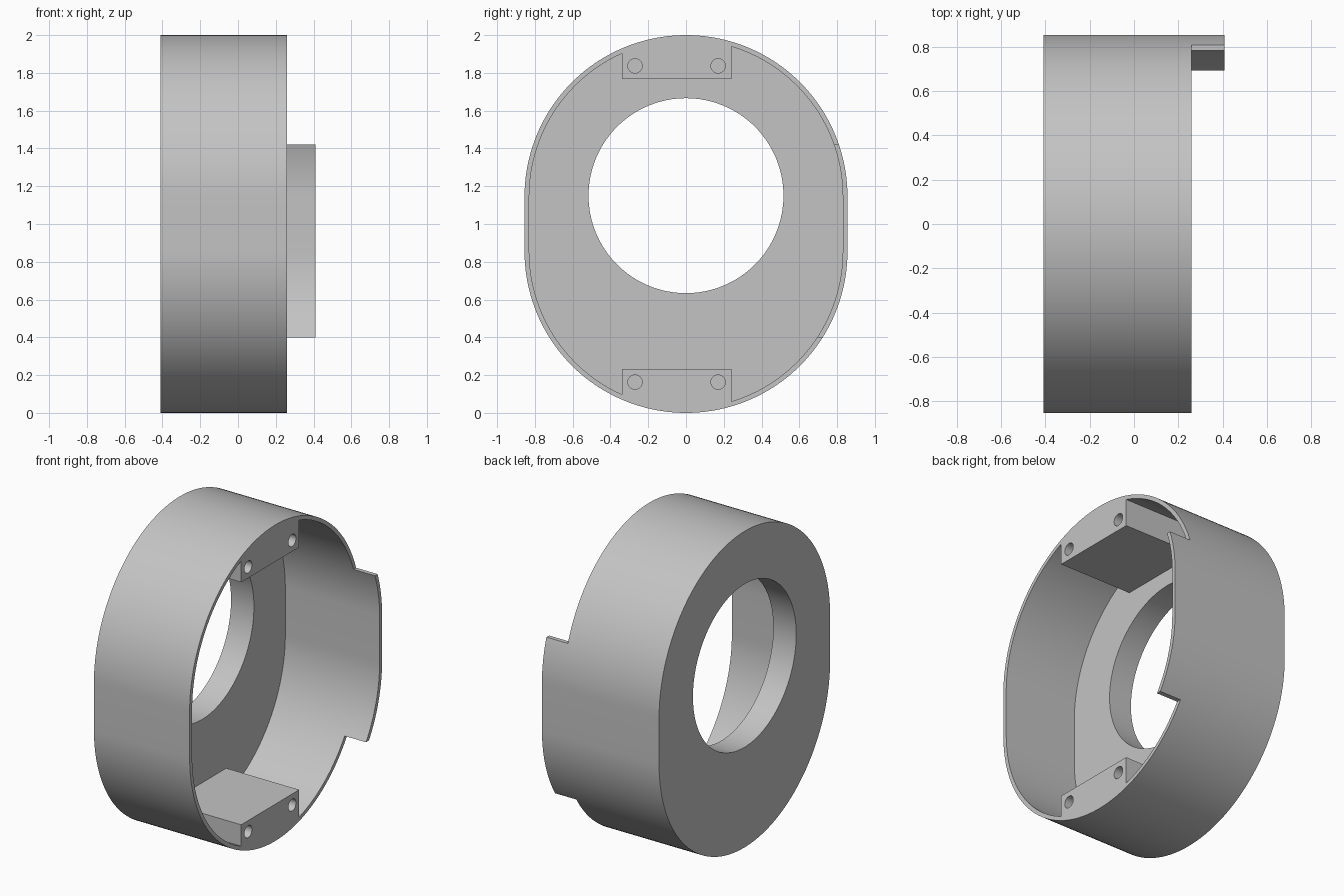
import bpy
import bmesh
from math import sin, cos, pi, sqrt

cube = bpy.data.objects.get("Cube")
if cube:
    bpy.data.objects.remove(cube, do_unlink=True)

BACK, FLOOR, RIM, TAB_END = -0.41, -0.25, 0.26, 0.41
RADIUS, WALL, TOP_CENTRE = 0.855, 0.025, 1.145
BLOCK_LEFT, BLOCK_RIGHT, BLOCK_Z = -0.34, 0.24, 1.767
STEPS = 80

grey = bpy.data.materials.new("plain grey")
grey.use_nodes = True
colour = (0.55, 0.55, 0.55, 1)
grey.diffuse_color = colour
grey.node_tree.nodes["Principled BSDF"].inputs["Base Color"].default_value = colour


def prism(name, profile, x0, x1):
    """Extrude a (y, z) profile along x."""
    bm = bmesh.new()
    face = bm.faces.new([bm.verts.new((x0, y, z)) for y, z in profile])
    moved = bmesh.ops.extrude_face_region(bm, geom=[face])["geom"]
    verts = [v for v in moved if isinstance(v, bmesh.types.BMVert)]
    bmesh.ops.translate(bm, vec=(x1 - x0, 0, 0), verts=verts)
    bmesh.ops.recalc_face_normals(bm, faces=bm.faces)
    mesh = bpy.data.meshes.new(name)
    bm.to_mesh(mesh)
    bm.free()
    mesh.materials.append(grey)
    obj = bpy.data.objects.new(name, mesh)
    bpy.context.collection.objects.link(obj)
    return obj


def circle(y, z, r, n):
    return [(y + r * cos(2 * pi * i / n), z + r * sin(2 * pi * i / n)) for i in range(n)]


def top_arc(r):
    angles = [pi * i / STEPS for i in range(STEPS + 1)]
    return [(r * cos(a), TOP_CENTRE + r * sin(a)) for a in angles]


def with_mirror(half):
    """Close an upper half profile with its mirror image below z = 1."""
    return half + [(y, 2 - z) for y, z in reversed(half)]


def cut(target, cutter):
    cutter.hide_render = True
    mod = target.modifiers.new("cut", "BOOLEAN")
    mod.operation = "DIFFERENCE"
    mod.solver = "EXACT"
    mod.object = cutter
    bpy.context.view_layer.objects.active = target
    bpy.ops.object.modifier_apply(modifier=mod.name)
    bpy.data.objects.remove(cutter, do_unlink=True)


# Solid housing with rounded ends
housing = prism("housing", with_mirror(top_arc(RADIUS)), BACK, TAB_END)

# Cavity, stepped around the upper and lower mounting blocks
inner = RADIUS - WALL
arc = top_arc(inner)
step = [(y, z) for y in (BLOCK_RIGHT, BLOCK_LEFT)
        for z in (TOP_CENTRE + sqrt(inner ** 2 - y ** 2), BLOCK_Z)]
step[2], step[3] = step[3], step[2]
half = ([p for p in arc if p[0] > BLOCK_RIGHT + 0.001] + step
        + [p for p in arc if p[0] < BLOCK_LEFT - 0.001])
cut(housing, prism("cavity_cutter", with_mirror(half), FLOOR, 0.6))

# Round opening through the back plate
cut(housing, prism("opening_cutter", circle(0, TOP_CENTRE + 0.005, 0.516, 128), -0.6, 0))

# Trim the rim back, leaving the side tab
trim = [(-1, -0.1), (1, -0.1), (1, 0.4), (0.5, 0.4),
        (0.5, 1.42), (1, 1.42), (1, 2.1), (-1, 2.1)]
cut(housing, prism("trim_cutter", trim, RIM, 0.6))

# Blind screw holes in the blocks
for y in (-0.27, 0.17):
    for z in (0.163, 1.837):
        cut(housing, prism("screw_cutter", circle(y, z, 0.038, 32), RIM - 0.3, 0.6))

bpy.ops.object.select_all(action="DESELECT")
housing.select_set(True)
bpy.context.view_layer.objects.active = housing
bpy.ops.object.shade_smooth_by_angle(angle=pi / 6)
